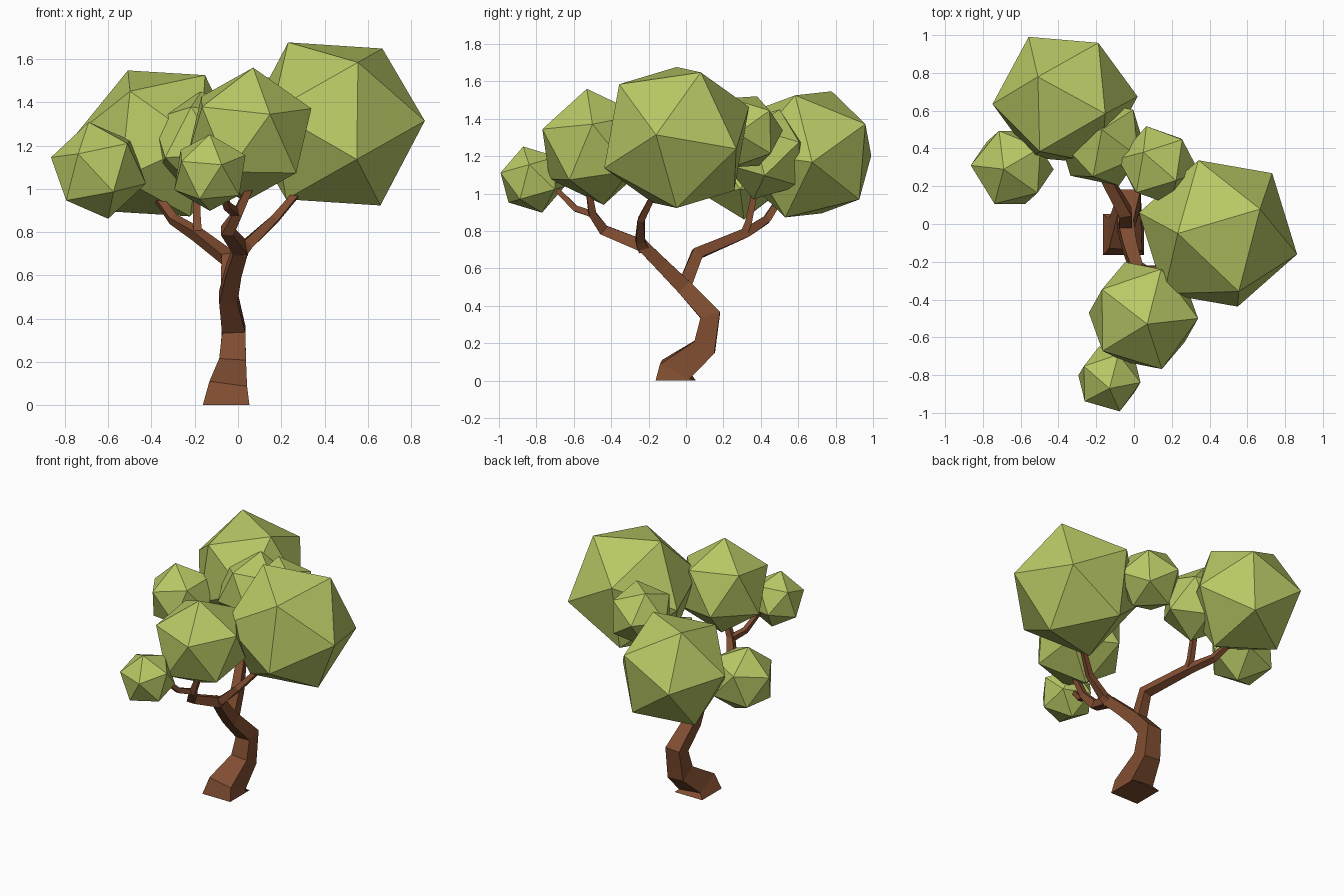
import bpy, bmesh
from mathutils import Vector, Matrix

if "Cube" in bpy.data.objects:
    bpy.data.objects.remove(bpy.data.objects["Cube"])


def material(name, colour):
    m = bpy.data.materials.new(name)
    m.diffuse_color = (*colour, 1)
    m.use_nodes = True
    m.node_tree.nodes["Principled BSDF"].inputs["Base Color"].default_value = m.diffuse_color
    return m


BARK = material("bark_brown", (0.22, 0.075, 0.031))
LEAF = material("leaf_green", (0.48, 0.58, 0.13))


def finish(name, bm, mat):
    bmesh.ops.recalc_face_normals(bm, faces=bm.faces)
    mesh = bpy.data.meshes.new(name)
    bm.to_mesh(mesh)
    bm.free()
    mesh.materials.append(mat)
    ob = bpy.data.objects.new(name, mesh)
    bpy.context.collection.objects.link(ob)
    return ob


def limb(name, points, start=None):
    """Four-sided tapering tube through (x, y, z, half_width) points."""
    bm = bmesh.new()
    pos = [Vector(p[:3]) for p in points]
    rings = []
    for i, p in enumerate(pos):
        t = Vector((0, 0, 0))
        if i > 0:
            t += (p - pos[i - 1]).normalized()
        if i < len(pos) - 1:
            t += (pos[i + 1] - p).normalized()
        if i == 0 and start:
            t = Vector(start)
        t.normalize()
        side = Vector((1, 0, 0))
        side = (side - t * side.dot(t)).normalized()
        up = t.cross(side)
        h = points[i][3]
        rings.append([bm.verts.new(p + side * a * h + up * b * h)
                      for a, b in ((-1, -1), (1, -1), (1, 1), (-1, 1))])
    for r0, r1 in zip(rings, rings[1:]):
        for k in range(4):
            n = (k + 1) % 4
            bm.faces.new((r0[k], r0[n], r1[n], r1[k]))
    bm.faces.new(rings[0])
    bm.faces.new(rings[-1])
    return finish(name, bm, BARK)


def frame(a, b):
    """Orthonormal frame with z along a and x towards b."""
    z = a.normalized()
    x = (b - z * b.dot(z)).normalized()
    return Matrix((x, z.cross(x), z)).transposed()


def clump(name, centre, radius, corner, neighbour):
    """Icosahedron turned so two adjacent corners point in given directions."""
    bm = bmesh.new()
    bmesh.ops.create_icosphere(bm, subdivisions=1, radius=radius)
    bm.verts.ensure_lookup_table()
    v = bm.verts[0]
    n = v.link_edges[0].other_vert(v)
    rot = frame(Vector(corner), Vector(neighbour)) @ frame(v.co.copy(), n.co.copy()).inverted()
    bm.transform(Matrix.Translation(centre) @ rot.to_4x4())
    return finish(name, bm, LEAF)


# Trunk with a flared foot and a bend
limb("trunk", [(-.055, -.055, 0, .108), (-.045, -.055, .06, .088), (-.025, .10, .18, .062),
               (-.02, .13, .35, .054), (-.045, -.01, .50, .042), (-.02, -.13, .62, .036),
               (.015, -.24, .73, .032)], start=(0, 0, 1))

# Branches
limb("back_branch", [(-.045, -.01, .50, .036), (-.045, .06, .68, .032), (-.19, .32, .79, .025),
                     (-.30, .43, .86, .02), (-.40, .52, 1.0, .016)])
limb("back_twig", [(-.185, .31, .785, .02), (-.19, .335, .85, .018), (-.19, .37, 1.02, .016)])
limb("right_branch", [(.01, -.23, .71, .03), (.05, -.245, .75, .024), (.17, -.24, .86, .018),
                      (.29, -.17, 1.0, .014)])
limb("front_branch", [(.015, -.23, .72, .033), (-.05, -.44, .805, .028), (.0, -.50, .89, .02),
                      (.06, -.52, 1.02, .016)])
limb("front_twig", [(-.01, -.50, .89, .018), (-.05, -.59, .92, .016), (-.09, -.70, 1.03, .013)])

# Leaf clumps
for args in [
    ("right_clump", (.445, -.05, 1.30), .433, (-.215, 0, .38), (.225, .13, .35)),
    ("back_left_clump", (-.365, .655, 1.21), .387, (-.145, .125, .34), (.205, -.065, .33)),
    ("front_clump", (.05, -.485, 1.25), .314, (.02, -.045, .31), (.29, -.015, .12)),
    ("small_front_clump", (-.13, -.82, 1.075), .184, (0, -.05, .175), (.17, -.02, .085)),
    ("left_clump", (-.645, .30, 1.085), .228, (-.045, -.01, .225), (-.215, .01, .065)),
    ("back_right_clump", (.13, .31, 1.33), .218, (-.08, .07, .19), (.07, -.06, .19)),
    ("middle_clump", (-.17, .43, 1.21), .25, (0, .07, .24), (.16, .17, .07)),
]:
    clump(*args)
